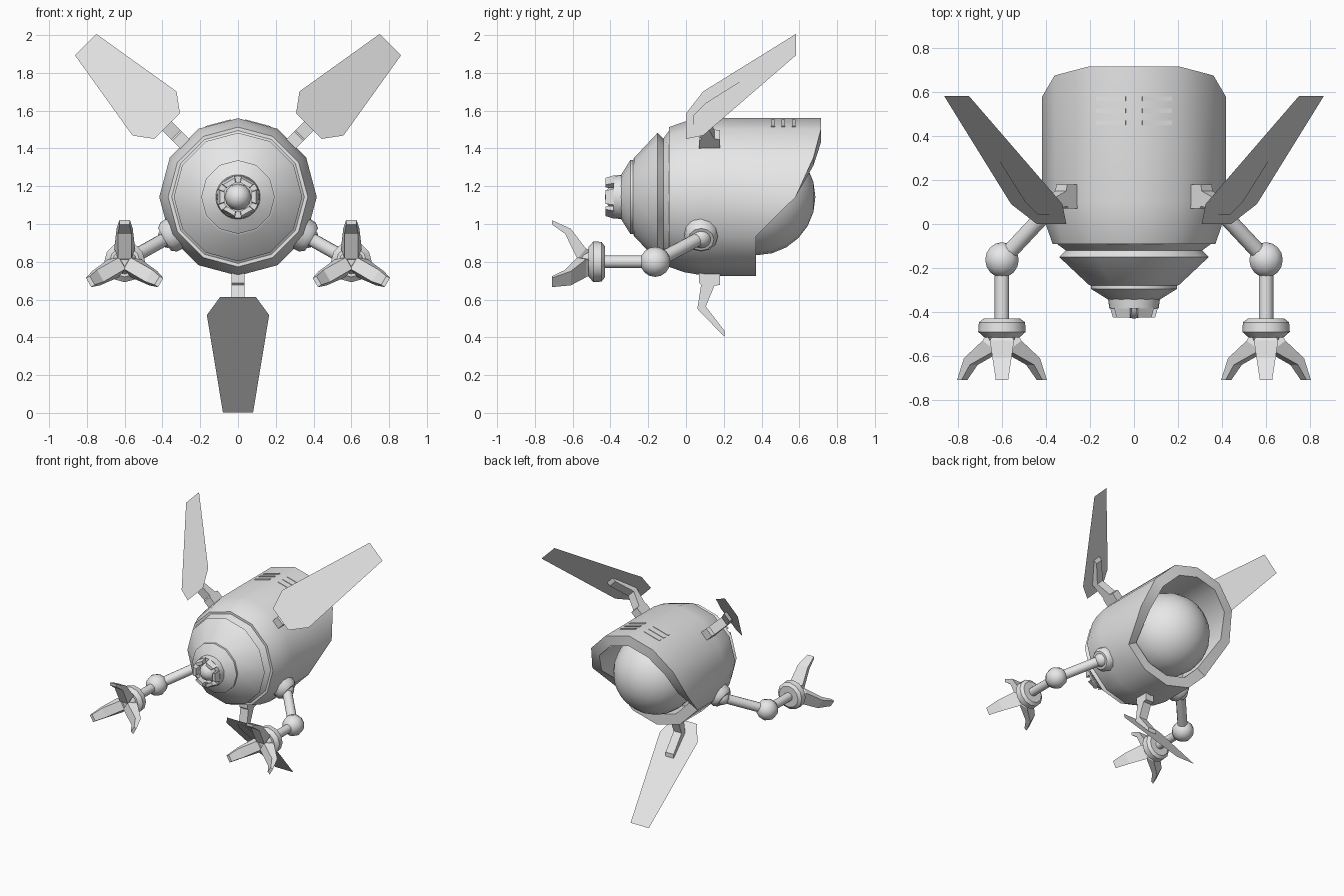
import bpy, bmesh, math
from mathutils import Matrix, Vector

if "Cube" in bpy.data.objects:
    bpy.data.objects.remove(bpy.data.objects["Cube"])

GREY = bpy.data.materials.new("light grey")
GREY.diffuse_color = (0.8, 0.8, 0.8, 1)
GREY.use_nodes = True
GREY.node_tree.nodes["Principled BSDF"].inputs["Base Color"].default_value = GREY.diffuse_color
CZ = 1.143   # height of the body axis
R = 0.417    # body radius
FRONT = Vector((0, -1, 0))


def finish(name, bm, angle=40, recalc=True):
    if recalc:
        bmesh.ops.recalc_face_normals(bm, faces=bm.faces)
    me = bpy.data.meshes.new(name)
    bm.to_mesh(me)
    bm.free()
    me.shade_smooth()
    me.set_sharp_from_angle(angle=math.radians(angle))
    me.materials.append(GREY)
    ob = bpy.data.objects.new(name, me)
    bpy.context.collection.objects.link(ob)
    return ob


def bridge(bm, rings, closed=False):
    pairs = list(zip(rings, rings[1:])) + ([(rings[-1], rings[0])] if closed else [])
    for a, b in pairs:
        n = len(a)
        for i in range(n):
            bm.faces.new((a[i], a[(i + 1) % n], b[(i + 1) % n], b[i]))


def lathe(name, profile, origin, direction, n=12, angle=40):
    """Turn (distance, radius) points around a direction, with flat end caps."""
    rot = Vector(direction).to_track_quat('Z', 'Y')
    bm = bmesh.new()
    rings = []
    for d, r in profile:
        rings.append([bm.verts.new(Vector(origin) + rot @ Vector((
            r * math.cos(2 * math.pi * i / n), r * math.sin(2 * math.pi * i / n), d)))
            for i in range(n)])
    bridge(bm, rings)
    bm.faces.new(rings[0])
    bm.faces.new(rings[-1])
    return finish(name, bm, angle)


def ball(name, centre, r, n=12, m=8):
    bm = bmesh.new()
    bmesh.ops.create_uvsphere(bm, u_segments=n, v_segments=m, radius=r,
                              matrix=Matrix.Translation(centre) @ Matrix.Rotation(math.pi / 2, 4, 'X'))
    return finish(name, bm, 60)


def spoke(centre, degrees):
    """Frame with x = sideways, y = y, z = outwards at an angle from straight up."""
    return Matrix.Translation(centre) @ Matrix.Rotation(math.radians(degrees), 4, 'Y')


def loft(name, sections, mat):
    """Skin four-cornered sections: front (y, r, half width), back (y, r, half width)."""
    bm = bmesh.new()
    rings = []
    for (ya, ra, wa), (yb, rb, wb) in sections:
        pts = ((-wa, ya, ra), (wa, ya, ra), (wb, yb, rb), (-wb, yb, rb))
        rings.append([bm.verts.new(mat @ Vector(p)) for p in pts])
    bridge(bm, rings)
    bm.faces.new(rings[0])
    bm.faces.new(rings[-1])
    return finish(name, bm, 25)


# Hull: twelve-sided shell with a swept rear opening
rear_y = [0.715, 0.715, 0.675, 0.58, 0.37, 0.37, 0.37]
bm = bmesh.new()
hull = []
for y, r in ((-0.09, 0.37), (-0.01, 0.398), (0.1, R), (None, R), (None, 0.335), (0.2, 0.335)):
    ring = []
    for i in range(12):
        a = i * math.pi / 6
        yy = rear_y[min(i, 12 - i)] if y is None else y
        ring.append(bm.verts.new((r * math.sin(a), yy, CZ + r * math.cos(a))))
    hull.append(ring)
bridge(bm, hull)
bm.faces.new(hull[0])
bm.faces.new(hull[-1])
finish("hull", bm)

# Rear dome inside the opening
ball("rear_dome", (0, 0.377, CZ), 0.308, 24, 12)

# Stepped nose cone, groove included
lathe("nose_cone", [(0.08, 0.365), (0.12, 0.31), (0.15, 0.34), (0.275, 0.207), (0.28, 0.195),
                    (0.295, 0.195), (0.345, 0.115), (0.35, 0.10)], (0, 0, CZ), FRONT, 12, 35)

# Nose socket with six teeth around a small ball
bm = bmesh.new()
sock = []
for y, r in ((-0.34, 0.118), (-0.385, 0.112), (-0.385, 0.078), (-0.34, 0.078)):
    sock.append([bm.verts.new((r * math.sin(i * math.pi / 12), y, CZ + r * math.cos(i * math.pi / 12)))
                 for i in range(24)])
bridge(bm, sock, closed=True)
finish("nose_socket", bm)
for k in range(6):
    loft("nose_tooth", [((-0.425, 0.072, 0.026), (-0.38, 0.072, 0.030)),
                        ((-0.425, 0.096, 0.036), (-0.38, 0.109, 0.042))],
         spoke((0, 0, CZ), 30 + 60 * k))
ball("nose_ball", (0, -0.36, CZ), 0.07)

# Vent strips on the two top facets
for side in (-15, 15):
    for y in (0.46, 0.515, 0.57):
        h = R * math.cos(math.radians(15))
        loft("vent_strip", [((y - 0.01, h - 0.004, 0.07), (y + 0.01, h - 0.004, 0.07)),
                            ((y - 0.01, h + 0.004, 0.07), (y + 0.01, h + 0.004, 0.07))],
             spoke((0, 0, CZ), side))

# Three fins, each a thin blade on a bent strut
for a in (-45, 45, 180):
    m = spoke((0, 0, CZ), a)
    for name, outline, off in (
            ("fin_blade", ((0.53, 0.095), (0.625, 0.165), (1.14, 0.08)), 0),
            ("fin_panel", ((0.575, 0.035), (0.64, 0.058), (0.83, 0.029)), 0.003)):
        bm = bmesh.new()
        pts = [(w, r) for r, w in outline] + [(-w, r) for r, w in reversed(outline)]
        bm.faces.new([bm.verts.new(m @ Vector((w, (r - 0.53) * 0.953 - off, r + off)))
                      for w, r in pts])
        finish(name, bm, recalc=False)
    w = 0.035
    loft("fin_strut", [((0.07, 0.36, w), (0.18, 0.36, w)),
                       ((0.07, 0.455, w), (0.18, 0.465, w)),
                       ((0.08, 0.465, w), (0.15, 0.47, w)),
                       ((0.06, 0.592, w), (0.105, 0.58, w)),
                       ((0.205, 0.742, w), (0.205, 0.71, w))], m)

# Two arms with three-clawed hands
for s in (-1, 1):
    out = Vector((s * 0.866, 0, -0.5))
    base = Vector((0, 0.08, CZ))
    lathe("shoulder_collar", [(0.36, 0.092), (0.425, 0.088), (0.45, 0.068), (0.45, 0.05)],
          base, out, 12, 35)
    shoulder = base + out * 0.43
    ball("shoulder_ball", shoulder, 0.055)
    elbow = Vector((s * 0.6, -0.163, 0.8))
    arm = elbow - shoulder
    lathe("upper_arm", [(0, 0.036), (arm.length, 0.036)], shoulder, arm)
    ball("elbow_ball", elbow, 0.08, 10, 8)
    lathe("forearm", [(0, 0.033), (0.3, 0.033)], elbow, FRONT)
    hand = Vector((s * 0.6, 0, 0.8))
    lathe("wrist_ring", [(0.43, 0.05), (0.43, 0.083), (0.447, 0.105), (0.49, 0.108),
                         (0.515, 0.08), (0.515, 0.05)], hand, FRONT, 12, 35)
    lathe("palm", [(0.5, 0.07), (0.54, 0.055), (0.565, 0.025)], hand, FRONT)
    for a in (0, 120, 240):
        loft("claw", [((-0.50, 0.06, 0.04), (-0.50, 0.0, 0.02)),
                      ((-0.53, 0.07, 0.055), (-0.575, 0.015, 0.035)),
                      ((-0.61, 0.175, 0.043), (-0.64, 0.148, 0.036)),
                      ((-0.71, 0.22, 0.028), (-0.71, 0.198, 0.026))], spoke(hand, a))
